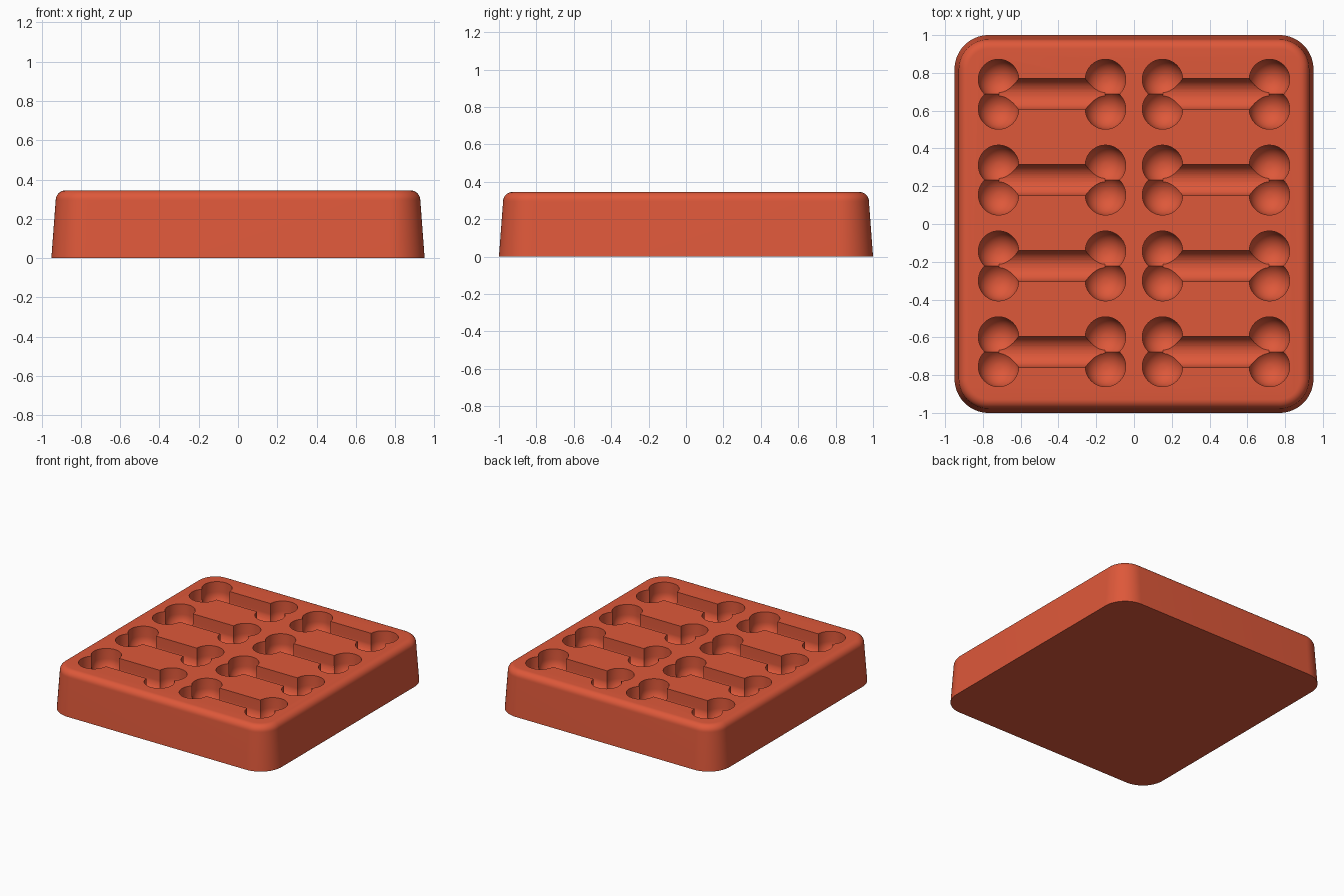
import bpy, bmesh
from math import sin, cos, pi, radians

HEIGHT = 0.345
LOBE_R, SHAFT_R, WALL = 0.107, 0.082, 0.08   # bone radii and straight wall depth

cube = bpy.data.objects.get("Cube")
if cube:
    bpy.data.objects.remove(cube, do_unlink=True)

red = bpy.data.materials.new("brick_red")
red.use_nodes = True
red.diffuse_color = (0.73, 0.098, 0.042, 1)
red.node_tree.nodes["Principled BSDF"].inputs["Base Color"].default_value = (0.73, 0.098, 0.042, 1)


def loft(bm, rings):
    """Skin a closed solid through rings of equal point count."""
    loops = [[bm.verts.new(p) for p in ring] for ring in rings]
    n = len(loops[0])
    faces = [bm.faces.new(loops[0]), bm.faces.new(loops[-1])]
    for a, b in zip(loops, loops[1:]):
        for i in range(n):
            j = (i + 1) % n
            faces.append(bm.faces.new((a[i], a[j], b[j], b[i])))
    bmesh.ops.recalc_face_normals(bm, faces=faces)


def make_object(name, bm):
    mesh = bpy.data.meshes.new(name)
    bm.to_mesh(mesh)
    bm.free()
    mesh.materials.append(red)
    obj = bpy.data.objects.new(name, mesh)
    bpy.context.collection.objects.link(obj)
    return obj


def rounded_rect(inset, z, radius=0.18, steps=16):
    r = radius - inset
    cx, cy = 0.95 - radius, 1.0 - radius
    ring = []
    for k, (sx, sy) in enumerate([(1, 1), (-1, 1), (-1, -1), (1, -1)]):
        for i in range(steps + 1):
            a = (k + i / steps) * pi / 2
            ring.append((sx * cx + r * cos(a), sy * cy + r * sin(a), z))
    return ring


def lobe(bm, x, y, seg=48, steps=12):
    """Round-bottomed well."""
    z0 = HEIGHT - WALL
    levels = [(LOBE_R * sin(t), z0 - LOBE_R * cos(t))
              for t in (i / steps * pi / 2 for i in range(1, steps + 1))]
    levels.append((LOBE_R, HEIGHT + 0.1))
    loft(bm, [[(x + r * cos(2 * pi * i / seg), y + r * sin(2 * pi * i / seg), z)
               for i in range(seg)] for r, z in levels])


def shaft(bm, x, y, half=0.28, steps=24):
    """U-shaped channel along x."""
    z0 = HEIGHT - WALL
    section = [(y - SHAFT_R * cos(i / steps * pi), z0 - SHAFT_R * sin(i / steps * pi))
               for i in range(steps + 1)]
    section += [(y + SHAFT_R, HEIGHT + 0.08), (y - SHAFT_R, HEIGHT + 0.08)]
    loft(bm, [[(x + s * half, v, z) for v, z in section] for s in (-1, 1)])


# Tray block: drafted sides with a rounded top edge
fillet = 0.05
profile = [(0, 0)]
for i in range(9):
    a = i / 8 * pi / 2
    profile.append((0.022 + fillet * (1 - cos(a)), HEIGHT - fillet * (1 - sin(a))))
bm = bmesh.new()
loft(bm, [rounded_rect(*p) for p in profile])
tray = make_object("bone_mould_tray", bm)

# Bone-shaped wells, two columns of four: each cutter holds only separate solids
names = ("shaft_cutter", "back_lobe_cutter", "front_lobe_cutter")
shafts, backs, fronts = solids = [bmesh.new() for name in names]
for x in (-0.434, 0.434):
    for row in range(4):
        y = 0.687 - 0.4545 * row
        shaft(shafts, x, y)
        for sx in (-1, 1):
            lobe(backs, x + sx * 0.283, y + 0.078)
            lobe(fronts, x + sx * 0.283, y - 0.078)

cutters = [make_object(name, bm) for name, bm in zip(names, solids)]
for cutter in cutters:
    cutter.hide_render = True
    mod = tray.modifiers.new(cutter.name, "BOOLEAN")
    mod.operation = "DIFFERENCE"
    mod.solver = "MANIFOLD"
    mod.object = cutter

# Keep the carved result and drop the cutters
depsgraph = bpy.context.evaluated_depsgraph_get()
carved = bpy.data.meshes.new_from_object(tray.evaluated_get(depsgraph))
tray.modifiers.clear()
tray.data = carved
for cutter in cutters:
    bpy.data.objects.remove(cutter, do_unlink=True)

# Smooth curves with crisp rims
carved.shade_smooth()
carved.set_sharp_from_angle(angle=radians(30))
